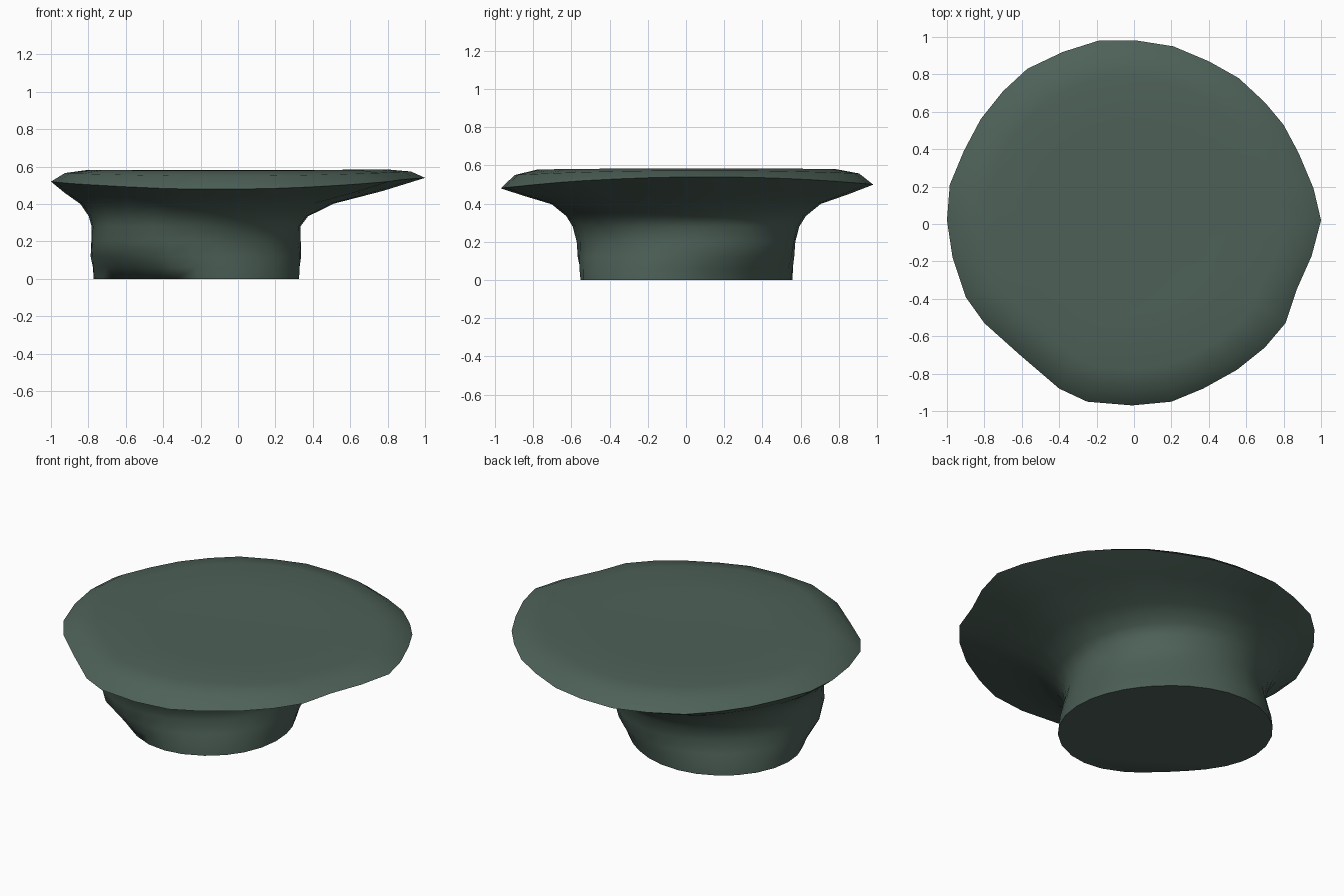
import bpy, bmesh
from math import sin, cos, atan2, pi

if "Cube" in bpy.data.objects:
    bpy.data.objects.remove(bpy.data.objects["Cube"])

# Irregular rim outline seen from above, counter-clockwise
RIM = [(1, .02), (.96, .19), (.88, .38), (.8, .53), (.7, .65), (.56, .78), (.4, .87),
       (.21, .95), (.02, .98), (-.19, .98), (-.38, .92), (-.57, .83), (-.7, .71),
       (-.82, .56), (-.91, .39), (-.985, .21), (-1, .02), (-.97, -.18), (-.9, -.39),
       (-.8, -.53), (-.61, -.7), (-.4, -.88), (-.25, -.95), (-.01, -.97), (.2, -.95),
       (.37, -.88), (.55, -.78), (.7, -.66), (.81, -.53), (.87, -.35), (.95, -.17)]
CX = -.225  # stem axis is offset towards the left


def stem_point(a, r, skew, dy):
    """Point on the lopsided stem: skew squashes one diagonal, dy stretches depth."""
    rad = r - skew * sin(2 * a)
    return CX + rad * cos(a), (rad + dy) * sin(a)


def rim_z(a):
    return .51 + .01 * cos(a) + .01 * sin(a) + .02 * cos(2 * a)


rings = []
angles = [atan2(y, x) for x, y in RIM]

# Stem wall: height, radius, diagonal squash, depth stretch
for z, r, skew, dy in [(0, .545, .045, .005), (.06, .552, .03, .008), (.12, .563, .005, .004),
                       (.2, .56, -.015, .012), (.28, .558, -.005, .035)]:
    ring = []
    for a in angles:
        x, y = stem_point(a, r, skew, dy)
        chop = .04 * max(0, cos(a + 3 * pi / 4)) ** 4 * max(0, 1 - z / .12)
        ring.append((x + chop, y + chop, z))
    rings.append(ring)

# Flaring underside: blend from neck to rim
for t, z, follow in [(.06, .335, 0), (.27, .4, .1), (.66, .455, .5), (1, .51, 1)]:
    ring = []
    for (rx, ry), a in zip(RIM, angles):
        x, y = stem_point(a, .56, 0, .045)
        ring.append((x + (rx - x) * t, y + (ry - y) * t, z + follow * (rim_z(a) - .51)))
    rings.append(ring)

# Rounded lip and slightly dished top
for s, z, follow in [(.925, .562, .4), (.8, .582, .1), (.5, .575, 0)]:
    rings.append([(x * s, y * s, z + follow * (rim_z(a) - .51))
                  for (x, y), a in zip(RIM, angles)])

bm = bmesh.new()
loops = [[bm.verts.new(p) for p in ring] for ring in rings]
n = len(RIM)
for low, high in zip(loops, loops[1:]):
    for i in range(n):
        j = (i + 1) % n
        bm.faces.new((low[i], low[j], high[j], high[i]))
bm.faces.new(loops[0][::-1])
centre = bm.verts.new((0, 0, .57))
for i in range(n):
    bm.faces.new((loops[-1][i], loops[-1][(i + 1) % n], centre))
bmesh.ops.recalc_face_normals(bm, faces=bm.faces)

mesh = bpy.data.meshes.new("flat_topped_rock")
bm.to_mesh(mesh)
bm.free()
rock = bpy.data.objects.new("flat_topped_rock", mesh)
bpy.context.collection.objects.link(rock)

# Dark green colour and smooth shading with a sharp base edge
mat = bpy.data.materials.new("dark_green_stone")
mat.diffuse_color = (.075, .12, .097, 1)
mat.use_nodes = True
mat.node_tree.nodes["Principled BSDF"].inputs["Base Color"].default_value = mat.diffuse_color
mesh.materials.append(mat)
bpy.context.view_layer.objects.active = rock
rock.select_set(True)
bpy.ops.object.shade_smooth_by_angle(angle=1.05)
